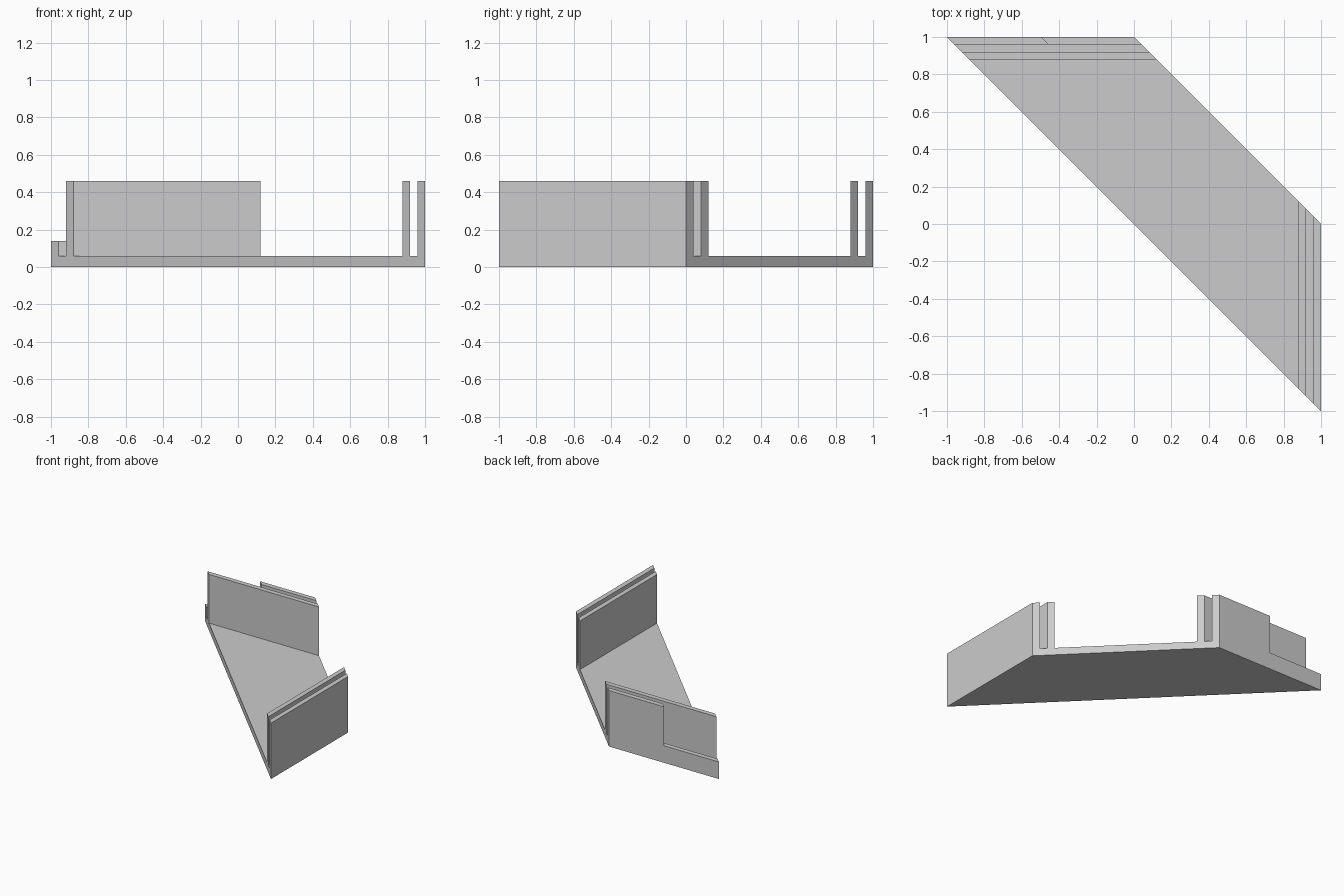
import bpy
import bmesh

cube = bpy.data.objects.get("Cube")
if cube:
    bpy.data.objects.remove(cube, do_unlink=True)

# Single plain grey
GREY = (0.6, 0.6, 0.6, 1.0)
grey = bpy.data.materials.new("plain grey")
grey.use_nodes = True
grey.diffuse_color = GREY
grey.node_tree.nodes["Principled BSDF"].inputs["Base Color"].default_value = GREY

THICK = 0.04
FLOOR, LOW, TOP = 0.06, 0.14, 0.46
OUTER = 1.0
GAP = OUTER - THICK
INNER = GAP - THICK
FACE = INNER - THICK


def mitred(s, z, run):
    """Point on the diagonal end, moved along the wall on its own side."""
    return (s + run, -s, z) if s < 0 else (s, -s + run, z)


def sweep(name, profile, start, end):
    """Closed solid from a profile swept along the two mitred walls."""
    bm = bmesh.new()
    rings = [[bm.verts.new(mitred(s, z, run)) for s, z in profile]
             for run in (start, end)]
    for ring in rings:
        bm.faces.new(ring)
    count = len(profile)
    for i in range(count):
        j = (i + 1) % count
        bm.faces.new((rings[0][i], rings[0][j], rings[1][j], rings[1][i]))
    bmesh.ops.recalc_face_normals(bm, faces=bm.faces)
    mesh = bpy.data.meshes.new(name)
    bm.to_mesh(mesh)
    bm.free()
    mesh.materials.append(grey)
    obj = bpy.data.objects.new(name, mesh)
    bpy.context.collection.objects.link(obj)
    return obj


def side(outer_top):
    """Half profile: outer wall, groove and inner wall, from outside in."""
    return [(OUTER, 0), (OUTER, outer_top), (GAP, outer_top), (GAP, FLOOR),
            (INNER, FLOOR), (INNER, TOP), (FACE, TOP), (FACE, FLOOR)]


# Floor with grooved double walls; the back outer wall is low
back_side = [(-s, z) for s, z in side(LOW)]
sweep("channel_body", back_side + side(TOP)[::-1], 0.0, 1.0)

# Tall half of the back outer wall
sweep("back_outer_wall_upper",
      [(-OUTER, LOW), (-OUTER, TOP), (-GAP, TOP), (-GAP, LOW)], 0.5, 1.0)
